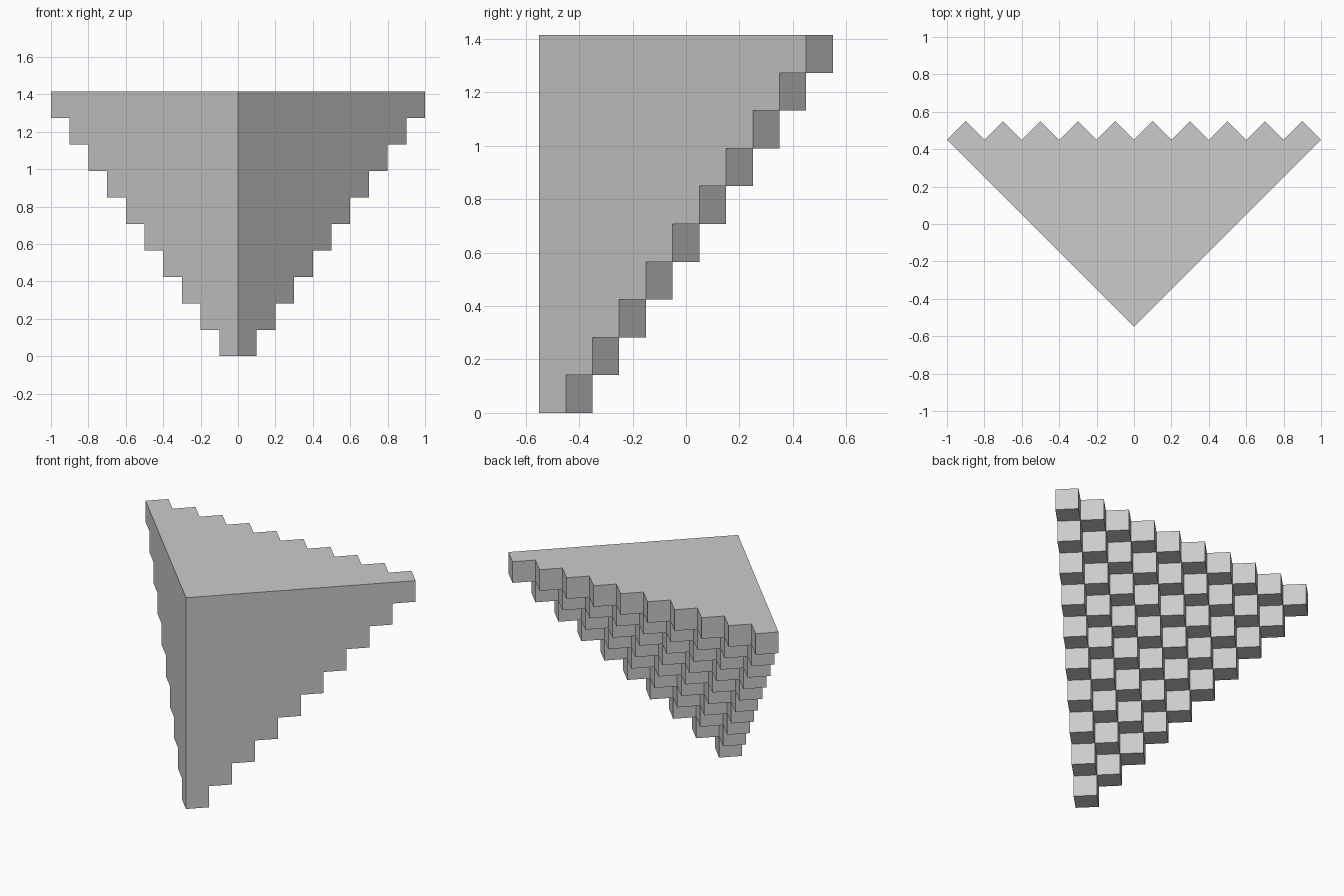
import bpy, bmesh, math
from mathutils import Vector

if "Cube" in bpy.data.objects:
    bpy.data.objects.remove(bpy.data.objects["Cube"])

N = 10                      # steps along each edge
D = 0.1                     # half diagonal of one cube
S = D * math.sqrt(2)        # cube edge

# Lattice axes: two horizontal at 45 degrees, one straight down from the top corner
AXES = [Vector((D, D, 0)), Vector((-D, D, 0)), Vector((0, 0, -S))]
CORNER = Vector((0, -0.55, N * S))


def filled(c):
    return min(c) >= 0 and sum(c) < N


def point(c):
    return CORNER + sum((AXES[n] * c[n] for n in range(3)), Vector())


bm = bmesh.new()

# Stepped corner pyramid: keep only cube faces that border empty space
for i in range(N):
    for j in range(N - i):
        for k in range(N - i - j):
            for axis in range(3):
                u, v = (axis + 1) % 3, (axis + 2) % 3
                for side in (0, 1):
                    neighbour = [i, j, k]
                    neighbour[axis] += 2 * side - 1
                    if filled(neighbour):
                        continue
                    quad = []
                    for du, dv in ((0, 0), (1, 0), (1, 1), (0, 1)):
                        c = [i, j, k]
                        c[axis] += side
                        c[u] += du
                        c[v] += dv
                        quad.append(bm.verts.new(point(c)))
                    bm.faces.new(quad)

# Weld, orient outward and merge the flat outer walls into single faces
bmesh.ops.remove_doubles(bm, verts=bm.verts[:], dist=0.001)
bmesh.ops.recalc_face_normals(bm, faces=bm.faces[:])
bmesh.ops.dissolve_limit(bm, angle_limit=math.radians(1),
                         verts=bm.verts[:], edges=bm.edges[:])

mesh = bpy.data.meshes.new("stepped_corner_pyramid")
bm.to_mesh(mesh)
bm.free()
obj = bpy.data.objects.new("stepped_corner_pyramid", mesh)
bpy.context.collection.objects.link(obj)
